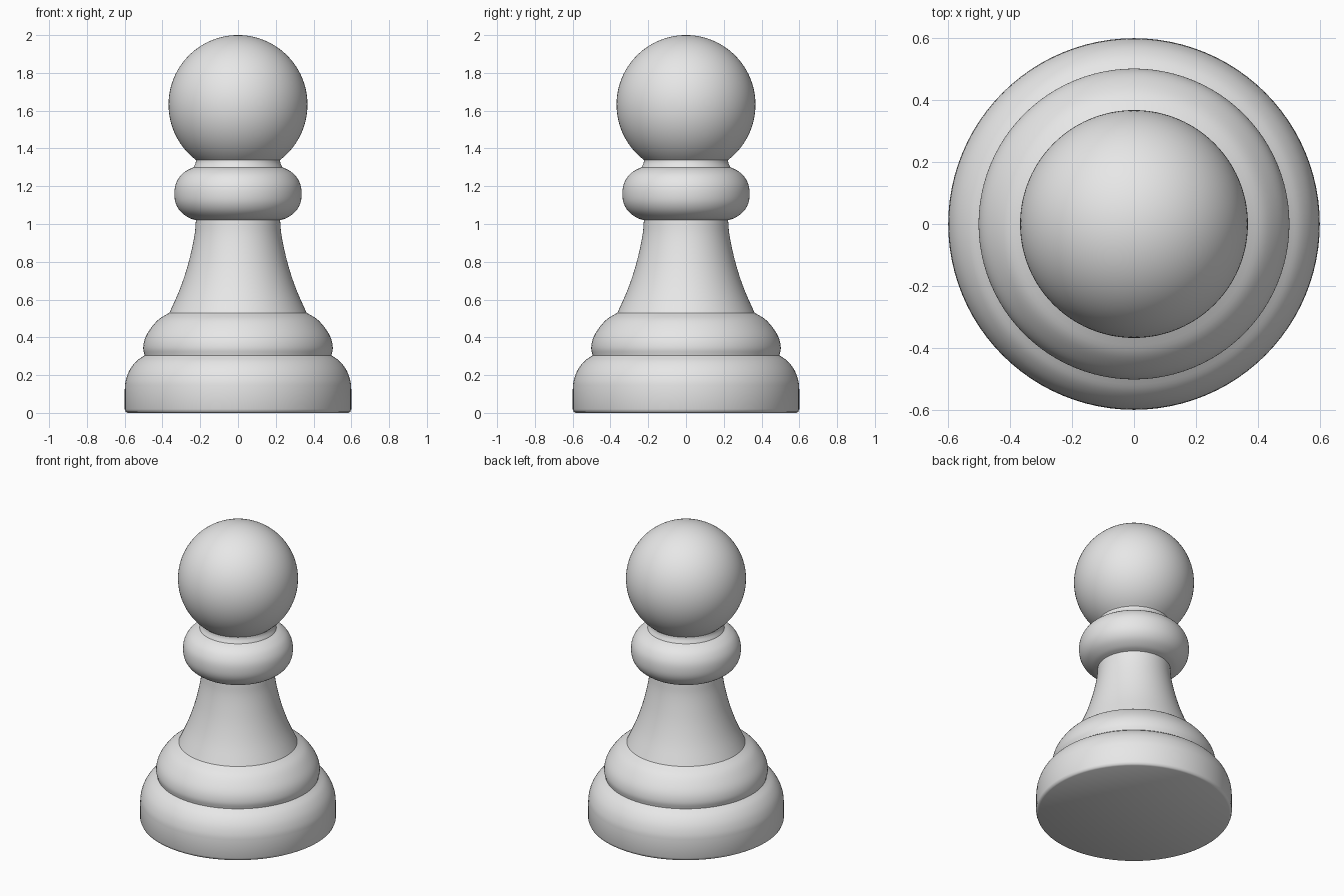
import bpy, bmesh, math
from mathutils import Vector

if "Cube" in bpy.data.objects:
    bpy.data.objects.remove(bpy.data.objects["Cube"])

SEGMENTS = 96

grey = bpy.data.materials.new("light_grey")
grey.diffuse_color = (0.8, 0.8, 0.8, 1.0)
grey.use_nodes = True
grey.node_tree.nodes["Principled BSDF"].inputs["Base Color"].default_value = grey.diffuse_color


def smooth_path(points, steps=4):
    """Catmull-Rom curve through (radius, height) points."""
    p = [Vector(q) for q in points]
    p = [2 * p[0] - p[1]] + p + [2 * p[-1] - p[-2]]
    out = []
    for a, b, c, d in zip(p, p[1:], p[2:], p[3:]):
        for i in range(steps):
            t = i / steps
            out.append(0.5 * (2 * b + (c - a) * t + (2 * a - 5 * b + 4 * c - d) * t ** 2
                              + (3 * b - a - 3 * c + d) * t ** 3))
    return out + [p[-2]]


def lathe(name, profile):
    """Turn a (radius, height) profile about the z axis."""
    bm = bmesh.new()
    verts = [bm.verts.new((r, 0, z)) for r, z in profile]
    edges = [bm.edges.new(pair) for pair in zip(verts, verts[1:])]
    bmesh.ops.spin(bm, geom=verts + edges, cent=(0, 0, 0), axis=(0, 0, 1),
                   angle=math.tau, steps=SEGMENTS, use_duplicate=False)
    bmesh.ops.remove_doubles(bm, verts=bm.verts, dist=1e-5)
    bmesh.ops.recalc_face_normals(bm, faces=bm.faces)
    # open bands: make sure the sides face outward
    if sum(f.normal.dot(Vector((f.calc_center_median().x, f.calc_center_median().y, 0)))
           for f in bm.faces) < 0:
        bmesh.ops.reverse_faces(bm, faces=bm.faces)
    mesh = bpy.data.meshes.new(name)
    bm.to_mesh(mesh)
    bm.free()
    mesh.materials.append(grey)
    obj = bpy.data.objects.new(name, mesh)
    bpy.context.collection.objects.link(obj)
    bpy.ops.object.select_all(action='DESELECT')
    obj.select_set(True)
    bpy.context.view_layer.objects.active = obj
    bpy.ops.object.shade_smooth_by_angle(angle=math.radians(40))


# Wide foot: flat underside, small rounded rim, straight wall, rounded shoulder
lathe("foot", [(0, 0), (0.585, 0), (0.595, 0.006), (0.6, 0.02)] + smooth_path(
    [(0.6, 0.12), (0.595, 0.17), (0.575, 0.225), (0.54, 0.272), (0.495, 0.305)]))

# Second step of the base
lathe("base_step", smooth_path(
    [(0.495, 0.305), (0.502, 0.345), (0.492, 0.395), (0.464, 0.445),
     (0.42, 0.495), (0.363, 0.53)]))

# Flaring stem
lathe("stem", smooth_path(
    [(0.363, 0.53), (0.31, 0.65), (0.272, 0.76), (0.245, 0.865),
     (0.229, 0.95), (0.223, 1.02)]))

# Bulging collar
lathe("collar", smooth_path(
    [(0.223, 1.02), (0.262, 1.034), (0.305, 1.067), (0.33, 1.11), (0.337, 1.16),
     (0.33, 1.21), (0.305, 1.255), (0.27, 1.284), (0.235, 1.3)]))

# Short neck under the head
R, CZ = 0.368, 1.632
start = -math.acos(0.222 / R)
neck_top = (0.222, CZ + R * math.sin(start))
lathe("neck", smooth_path([(0.235, 1.3), (0.225, 1.322), neck_top]))

# Ball head
N = 40
arc = [start + (math.pi / 2 - start) * i / N for i in range(N)]
lathe("head", [(R * math.cos(a), CZ + R * math.sin(a)) for a in arc] + [(0, 2.0)])
